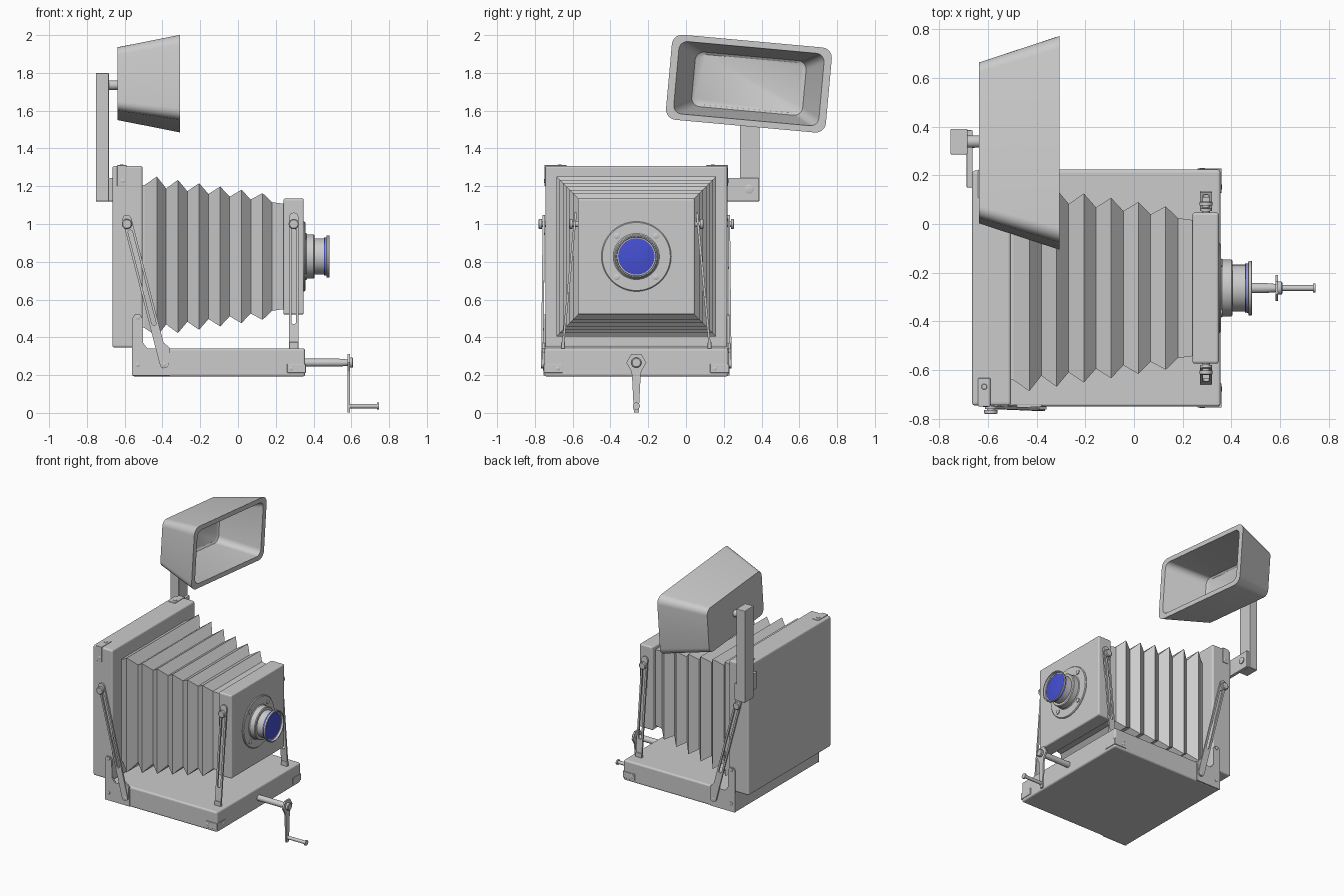
import bpy, bmesh
from math import sin, cos, pi, radians
from mathutils import Vector as V

if "Cube" in bpy.data.objects:
    bpy.data.objects.remove(bpy.data.objects["Cube"])

CY, CZ = -0.263, 0.828          # centre line of the camera


def make(name, bm, smooth=None, bevel=0):
    bmesh.ops.recalc_face_normals(bm, faces=bm.faces)
    me = bpy.data.meshes.new(name)
    bm.to_mesh(me)
    bm.free()
    ob = bpy.data.objects.new(name, me)
    bpy.context.collection.objects.link(ob)
    if bevel:
        m = ob.modifiers.new("bevel", 'BEVEL')
        m.width, m.segments = bevel, 3
    if smooth:
        for o in bpy.context.selected_objects:
            o.select_set(False)
        ob.select_set(True)
        bpy.context.view_layer.objects.active = ob
        bpy.ops.object.shade_smooth_by_angle(angle=radians(smooth))
    return ob


def loft(name, loops, cap=(True, True), smooth=None, bevel=0, closed=False):
    bm = bmesh.new()
    rows = [[bm.verts.new(p) for p in lp] for lp in loops]
    n = len(rows[0])
    pairs = list(zip(rows, rows[1:])) + ([(rows[-1], rows[0])] if closed else [])
    for a, b in pairs:
        for i in range(n):
            j = (i + 1) % n
            bm.faces.new((a[i], a[j], b[j], b[i]))
    if not closed:
        for c, r in zip(cap, (rows[0], rows[-1])):
            if c:
                bm.faces.new(r)
    return make(name, bm, smooth, bevel)


def prism(name, pts, axis, a, b, bevel=0):
    f = (lambda u, v, t: (u, t, v)) if axis == 'y' else (lambda u, v, t: (t, u, v))
    return loft(name, [[f(u, v, t) for u, v in pts] for t in (a, b)], bevel=bevel)


def box(name, x, y, z, bevel=0):
    return prism(name, [(x[0], z[0]), (x[1], z[0]), (x[1], z[1]), (x[0], z[1])], 'y', *y, bevel=bevel)


def lathe(name, start, direction, prof, n=48):
    d = V(direction).normalized()
    u = d.orthogonal().normalized()
    w = d.cross(u)
    s = V(start)
    return loft(name, [[s + d * t + (u * cos(2*pi*i/n) + w * sin(2*pi*i/n)) * r for i in range(n)]
                       for t, r in prof], smooth=35)


def pin(name, start, direction, length, r, n=20):
    return lathe(name, start, direction, [(0, r), (length * .8, r), (length, r * .8)], n)


def stadium(l0, l1, r, n=8):
    top = [(l0 - r * sin(pi*i/n), r * cos(pi*i/n)) for i in range(n, -1, -1)]
    bot = [(l1 + r * sin(pi*i/n), r * cos(pi*i/n)) for i in range(n + 1)]
    return top + bot


def strut(name, a, b, normal, w, th, slot):
    # flat bar with rounded ends and a long slot
    a, b = V(a), V(b)
    u = (b - a).normalized()
    v = u.cross(V(normal)).normalized()
    n = v.cross(u) * th / 2
    L = (b - a).length
    out, inn = stadium(0, L, w / 2), stadium(slot[0] * L, slot[1] * L, w * .24)
    P = lambda lp, s: [a + u * p + v * q + n * s for p, q in lp]
    loft(name, [P(out, 1), P(out, -1), P(inn, -1), P(inn, 1)], closed=True, smooth=30)


# Base bed and rear body
box("base_bed", (-.56, .355), (CY - .487, CY + .487), (.193, .342), .012)
box("rear_body", (-.665, -.505), (CY - .482, CY + .482), (.345, 1.308), .012)

# Bellows: square rings alternating between folds
folds = [(-.51, .375), (-.495, .378)]
for i in range(6):
    folds.append((-.43 + .112 * i, .423 - .0175 * i))
    folds.append((-.38 + .112 * i, .36 - .0145 * i))
folds.append((.25, .278))
loft("bellows", [[(x, CY + a * h, CZ + b * h) for a, b in ((-1, -1), (1, -1), (1, 1), (-1, 1))]
                 for x, h in folds])

# Front standard and lens
box("front_standard", (.24, .348), (CY - .31, CY + .31), (.52, 1.135), .01)
lathe("lens_barrel", (0, CY, CZ), (1, 0, 0),
      [(.34, .185), (.352, .185), (.357, .18), (.357, .122), (.362, .117), (.4, .117), (.405, .112),
       (.405, .096), (.468, .096), (.47, .112), (.483, .112), (.485, .11), (.485, .104), (.462, .101)], 64)
glass = lathe("lens_glass", (0, CY, CZ), (1, 0, 0), [(.455, .102), (.466, .1), (.472, .06), (.474, .01)], 48)
blue = bpy.data.materials.new("blue_glass")
blue.diffuse_color = (.06, .08, .65, 1)
blue.use_nodes = True
blue.node_tree.nodes["Principled BSDF"].inputs["Base Color"].default_value = blue.diffuse_color
glass.data.materials.append(blue)
for a in (-1, 1):
    for b in (-1, 1):
        pin("flange_screw", (.355, CY + a * .103, CZ + b * .109), (1, 0, 0), .009, .016)

# Side hardware, mirrored left and right
bracket = [(-.56, .197), (-.56, .5), (-.548, .52), (-.518, .52), (-.506, .5), (-.502, .37), (-.48, .342),
           (-.38, .342), (-.36, .32), (-.36, .197)]
for s in (-1, 1):
    Y = lambda d: CY + s * d
    out = (0, s, 0)
    prism("corner_bracket", bracket, 'y', Y(.48), Y(.492))
    strut("rear_strut", (-.588, Y(.49), 1.025), (-.39, Y(.498), .26), out, .048, .012, (.09, .72))
    prism("strut_foot", [(-.425, .37), (-.39, .37), (-.36, .342), (-.365, .25), (-.4, .25), (-.415, .342)],
          'y', Y(.487), Y(.499))
    lathe("rear_knob", (-.588, Y(.48), 1.0), out, [(0, .016), (.02, .016), (.02, .027), (.034, .027), (.038, .022)], 24)
    strut("front_strut", (.295, Y(.323), 1.035), (.295, Y(.388), .36), out, .05, .012, (.1, .82))
    box("strut_shoe", (.27, .32), sorted((Y(.378), Y(.398))), (.335, .375), .003)
    lathe("front_knob", (.295, Y(.31), 1.0), out, [(0, .016), (.028, .016), (.028, .027), (.042, .027), (.046, .022)], 24)
    for x, z, d in ((-.61, 1.228, .48), (-.53, .505, .49), (-.53, .255, .49), (-.39, .255, .497), (.28, .235, .485)):
        pin("side_screw", (x, Y(d), z), out, .008, .012)
    pin("top_screw", (-.615, Y(.405), 1.305), (0, 0, 1), .009, .012)
    pin("bed_screw", (.353, Y(.415), .235), (1, 0, 0), .008, .012)
    # Thin metal corner guards
    box("bed_guard", (.26, .359), sorted((Y(.39), Y(.491))), (.212, .26), .003)
    box("body_guard", (-.64, -.59), sorted((Y(.37), Y(.486))), (1.2, 1.312), .003)

# Focusing crank
pin("crank_shaft", (.345, CY, .266), (1, 0, 0), .24, .021)
hexa = [(CY + .053 * cos(pi*i/3), .266 + .053 * sin(pi*i/3)) for i in (5, 0, 1, 2, 3, 4)]
arm = hexa + [(CY - .023, .2), (CY - .013, .002), (CY + .013, .002), (CY + .023, .2)]
prism("crank_arm", arm, 'x', .58, .592)
pin("crank_hub", (.59, CY, .266), (1, 0, 0), .02, .027)
lathe("crank_handle", (.58, CY, .036), (1, 0, 0), [(0, .012), (.155, .012), (.155, .019), (.166, .019)], 20)

# Flash holder bracket
box("flash_plate", (-.687, -.663), (.15, .385), (1.12, 1.243), .004)
box("flash_post", (-.753, -.684), (.285, .39), (1.12, 1.8), .004)
pin("plate_screw", (-.664, .335, 1.185), (1, 0, 0), .01, .024)
pin("flash_stem", (-.69, .338, 1.735), (1, 0, 0), .075, .025)


# Flash reflector: tilted, flared, hollow box with rounded corners
def rounded(x, w, h, r, n=6):
    t, pts = radians(5.2), []
    for k, (a, b) in enumerate(((1, 1), (-1, 1), (-1, -1), (1, -1))):
        for i in range(n + 1):
            q = pi / 2 * (k + i / n)
            y = a * (w / 2 - r) + r * cos(q)
            z = b * (h / 2 - r) + r * sin(q)
            pts.append((x, .333 + y * cos(t) + z * sin(t), 1.743 - y * sin(t) + z * cos(t)))
    return pts


loft("flash_reflector", [rounded(-.637, .64, .337, .045), rounded(-.306, .85, .452, .055),
                         rounded(-.306, .772, .385, .045), rounded(-.59, .59, .29, .045),
                         rounded(-.6, .56, .265, .04)], smooth=35)
